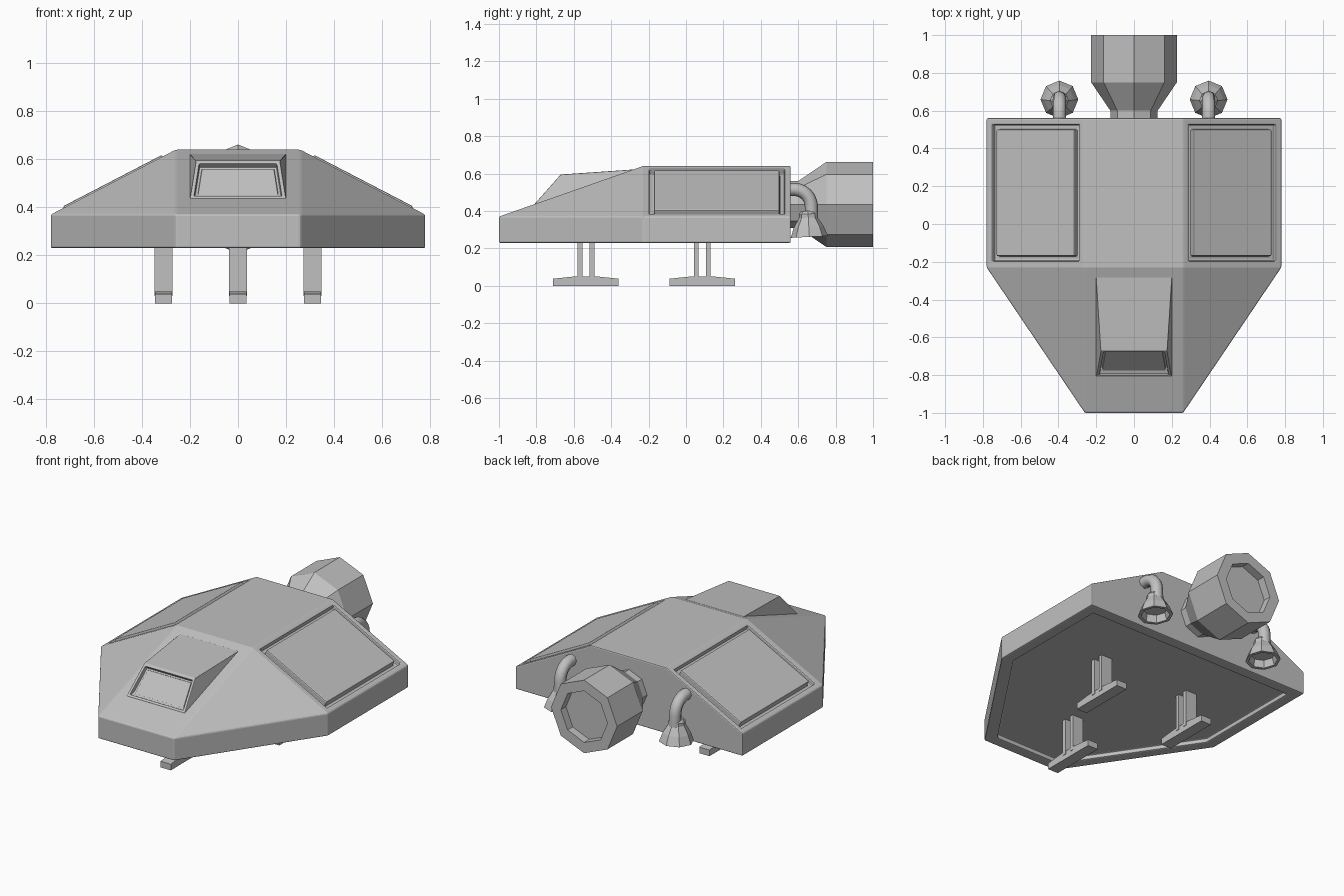
import bpy, bmesh, math
from mathutils import Matrix

cube = bpy.data.objects.get("Cube")
if cube:
    bpy.data.objects.remove(cube, do_unlink=True)

GREY = (0.53, 0.53, 0.53, 1)
metal = bpy.data.materials.new("grey metal")
metal.use_nodes = True
metal.diffuse_color = GREY
metal.node_tree.nodes["Principled BSDF"].inputs["Base Color"].default_value = GREY


def finish(name, bm, bevel=0, smooth=None):
    """Turn a bmesh into a named object with the shared material."""
    bmesh.ops.recalc_face_normals(bm, faces=bm.faces[:])
    mesh = bpy.data.meshes.new(name)
    bm.to_mesh(mesh)
    bm.free()
    mesh.materials.append(metal)
    ob = bpy.data.objects.new(name, mesh)
    bpy.context.collection.objects.link(ob)
    if bevel:
        mod = ob.modifiers.new("soft edges", "BEVEL")
        mod.width = bevel
        mod.segments = 2
        mod.limit_method = "ANGLE"
        mod.angle_limit = math.radians(25)
    if smooth:
        bpy.ops.object.select_all(action="DESELECT")
        ob.select_set(True)
        bpy.context.view_layer.objects.active = ob
        bpy.ops.object.shade_smooth_by_angle(angle=math.radians(smooth))
    return ob


def solid(points):
    """Convex flat-sided solid around a few corner points."""
    bm = bmesh.new()
    for p in points:
        bm.verts.new(p)
    bmesh.ops.convex_hull(bm, input=bm.verts[:])
    bmesh.ops.dissolve_limit(bm, angle_limit=0.01, verts=bm.verts[:], edges=bm.edges[:])
    bmesh.ops.recalc_face_normals(bm, faces=bm.faces[:])
    bm.normal_update()
    return bm


def panel(bm, face, steps):
    """Apply a run of (inset, raise) steps to one face."""
    for inset, rise in steps:
        bm.normal_update()
        bmesh.ops.inset_region(bm, faces=[face], thickness=inset, depth=rise,
                               use_even_offset=True)


def lathe(profile, sides, matrix):
    """Revolve (radius, height) points about z, then place the result."""
    bm = bmesh.new()
    rings = []
    for r, h in profile:
        rings.append([bm.verts.new((r * math.cos(a), r * math.sin(a), h))
                      for a in (math.tau * i / sides for i in range(sides))])
    for lo, hi in zip(rings, rings[1:]):
        for i in range(sides):
            j = (i + 1) % sides
            bm.faces.new((lo[i], lo[j], hi[j], hi[i]))
    bm.faces.new(rings[0])
    bm.faces.new(rings[-1])
    bm.transform(matrix)
    return bm


def box(x, y, z0, z1, half_x, half_y, name):
    finish(name, solid([(x + i * half_x, y + j * half_y, z)
                        for i in (-1, 1) for j in (-1, 1) for z in (z0, z1)]))


# Hull: wedge-nosed outline, vertical belt, sloping upper sides
points = []
for s in (-1, 1):
    for x, y in ((0.26, -1), (0.78, -0.23), (0.78, 0.56)):
        points += [(s * x, y, 0.23), (s * x, y, 0.37)]
    points += [(s * 0.26, -0.23, 0.64), (s * 0.26, 0.56, 0.64)]
bm = solid(points)
sides = [f for f in bm.faces if abs(f.normal.y) < 0.01 and 0.2 < abs(f.normal.x) < 0.9]
belly = [f for f in bm.faces if f.normal.z < -0.9]
for f in sides:      # raised hatch inside a sunken trough
    panel(bm, f, [(0.034, 0), (0, -0.03), (0.026, 0), (0, 0.037)])
for f in belly:      # shallow recessed underside
    panel(bm, f, [(0.07, 0), (0, -0.025)])
finish("hull", bm, bevel=0.007)

# Cockpit: wedge on the nose with a recessed window
points = []
for s in (-1, 1):
    points += [(s * 0.2, -0.81, 0.437), (s * 0.175, -0.67, 0.595),
               (s * 0.2, -0.28, 0.622), (s * 0.2, -0.7, 0.38), (s * 0.2, -0.28, 0.5)]
bm = solid(points)
front = max((f for f in bm.faces if f.normal.z > 0.3), key=lambda f: -f.normal.y)
panel(bm, front, [(0.016, 0), (0, -0.026), (0.012, 0), (0, 0.008)])
finish("cockpit", bm, bevel=0.004)

# Main engine: octagonal bell pointing aft with a sunken nozzle
place = Matrix.Translation((0, 0, 0.435)) @ Matrix.Rotation(-math.pi / 2, 4, "X")
finish("main_engine", lathe([(0.125, 0.5), (0.125, 0.6), (0.227, 0.75), (0.227, 1.0),
                             (0.16, 1.0), (0.16, 0.95)], 8, place))

# Side thrusters: bent pipe ending in a downward bell
for side, s in (("left", 1), ("right", -1)):
    x = s * 0.395
    curve = bpy.data.curves.new("pipe path", "CURVE")
    curve.dimensions = "3D"
    curve.bevel_depth = 0.035
    curve.bevel_resolution = 2
    path = [(0.53, 0.515), (0.58, 0.515)]
    path += [(0.58 + 0.09 * math.sin(a), 0.425 + 0.09 * math.cos(a))
             for a in (math.radians(d) for d in range(15, 91, 15))]
    path.append((0.672, 0.36))
    spline = curve.splines.new("POLY")
    spline.points.add(len(path) - 1)
    for point, (y, z) in zip(spline.points, path):
        point.co = (x, y, z, 1)
    temp = bpy.data.objects.new("pipe helper", curve)
    bpy.context.collection.objects.link(temp)
    bm = bmesh.new()
    bm.from_mesh(temp.to_mesh())
    temp.to_mesh_clear()
    bpy.data.objects.remove(temp, do_unlink=True)
    finish(side + "_thruster_pipe", bm, smooth=50)

    place = Matrix.Translation((x, 0.673, 0)) @ Matrix.Rotation(math.radians(3), 4, "X")
    finish(side + "_thruster_bell",
           lathe([(0.038, 0.4), (0.05, 0.385), (0.05, 0.365), (0.08, 0.315), (0.1, 0.262),
                  (0.082, 0.262), (0.07, 0.305)], 8, place))

# Landing gear: one leg under the nose, two aft
for name, x, y in (("front", 0, -0.535), ("rear_left", 0.31, 0.087), ("rear_right", -0.31, 0.087)):
    for part, dy in (("fore", -0.032), ("aft", 0.032)):
        box(x, y + dy, 0.03, 0.28, 0.038, 0.0125, f"{name}_{part}_strut")
    foot = [(x + i * 0.035, y + j * w, z) for i in (-1, 1) for j in (-1, 1)
            for w, z in ((0.175, 0), (0.175, 0.038), (0.06, 0.05))]
    finish(name + "_foot", solid(foot))
